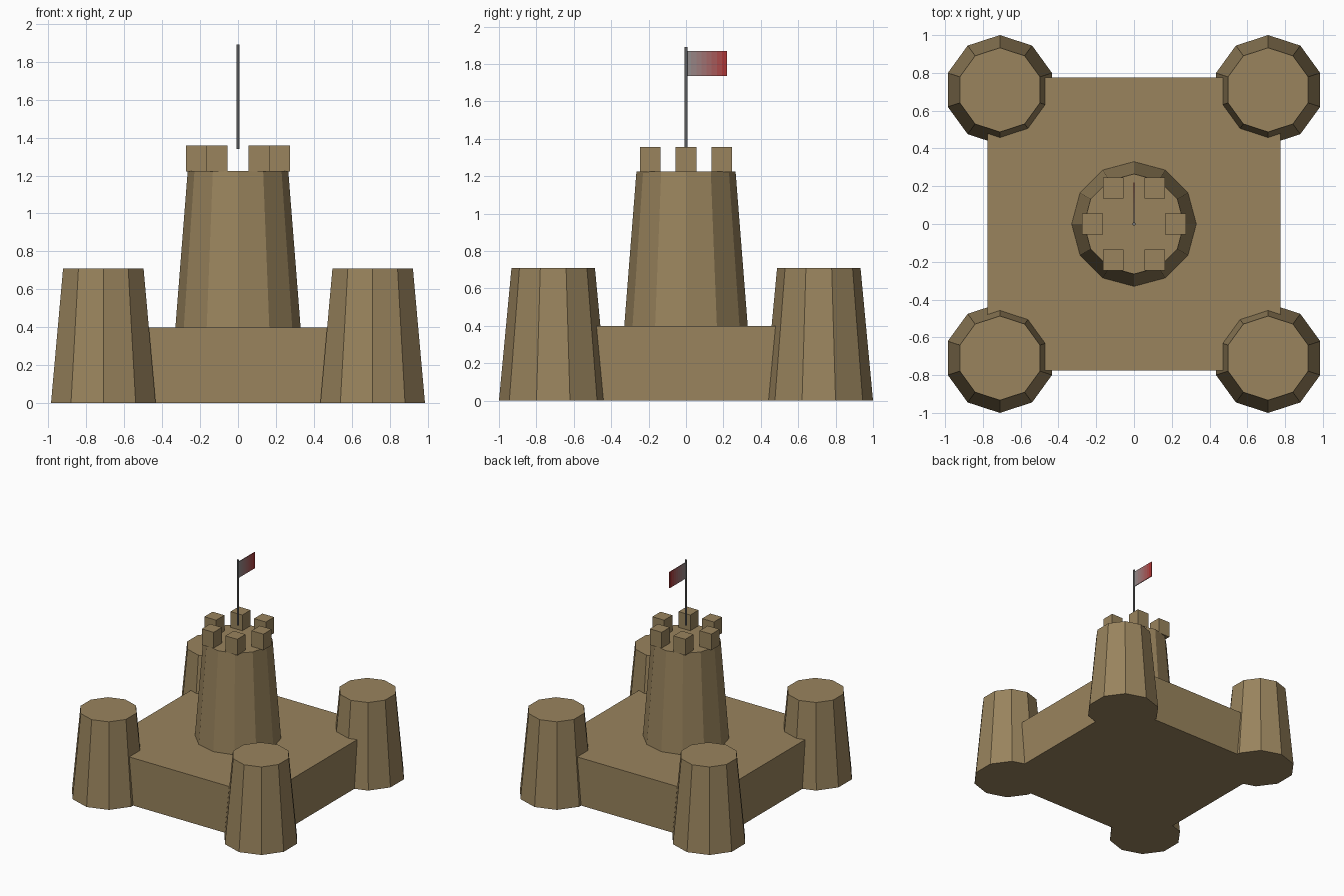
import bpy, math

if "Cube" in bpy.data.objects:
    bpy.data.objects.remove(bpy.data.objects["Cube"])


def material(name, rgb):
    m = bpy.data.materials.new(name)
    m.diffuse_color = (*rgb, 1)
    m.use_nodes = True
    m.node_tree.nodes["Principled BSDF"].inputs["Base Color"].default_value = m.diffuse_color
    return m


SAND = material("sand", (0.32, 0.23, 0.11))
GREY = material("pole_grey", (0.18, 0.18, 0.18))


def finish(name, mat):
    ob = bpy.context.object
    ob.name = name
    ob.data.materials.append(mat)
    return ob


def tower(name, x, y, z0, z1, r0, r1, sides, mat=SAND):
    bpy.ops.mesh.primitive_cone_add(vertices=sides, radius1=r0, radius2=r1, depth=z1 - z0,
                                    location=(x, y, (z0 + z1) / 2))
    return finish(name, mat)


def box(name, center, size, mat=SAND):
    bpy.ops.mesh.primitive_cube_add(size=1, location=center)
    ob = finish(name, mat)
    ob.scale = size
    return ob


# Square base
box("base", (0, 0, 0.2), (1.55, 1.55, 0.4))

# Four tapered corner towers
for sx in (-1, 1):
    for sy in (-1, 1):
        tower("corner_tower", sx * 0.71, sy * 0.71, 0, 0.71, 0.29, 0.223, 10)

# Central keep with six merlons, all aligned to the axes
tower("keep", 0, 0, 0.4, 1.225, 0.33, 0.265, 12)
for i in range(6):
    a = i * math.pi / 3
    box("merlon", (0.22 * math.cos(a), 0.22 * math.sin(a), 1.29), (0.11, 0.11, 0.135))

# Flagpole
tower("flagpole", 0, 0, 1.34, 1.89, 0.009, 0.009, 6, GREY)

# Flag, fading from grey at the pole to red at the free end
N = 8
verts = [(x, 0.22 * i / N, z) for i in range(N + 1)
         for x, z in ((-0.003, 1.735), (0.003, 1.735), (0.003, 1.87), (-0.003, 1.87))]
faces = [(4 * i + k, 4 * i + (k + 1) % 4, 4 * i + 4 + (k + 1) % 4, 4 * i + 4 + k)
         for i in range(N) for k in range(4)]
faces = [f[::-1] for f in faces] + [(0, 1, 2, 3), tuple(4 * N + k for k in (3, 2, 1, 0))]
mesh = bpy.data.meshes.new("flag")
mesh.from_pydata(verts, [], faces)
for i in range(N):
    t = (i + 0.5) / N
    mesh.materials.append(material(f"flag_{i}", (0.28 + 0.15 * t, 0.28 - 0.26 * t, 0.28 - 0.26 * t)))
for p in mesh.polygons:
    p.material_index = min(p.index // 4, N - 1) if p.index < 4 * N else (0 if p.index == 4 * N else N - 1)
bpy.context.collection.objects.link(bpy.data.objects.new("flag", mesh))
